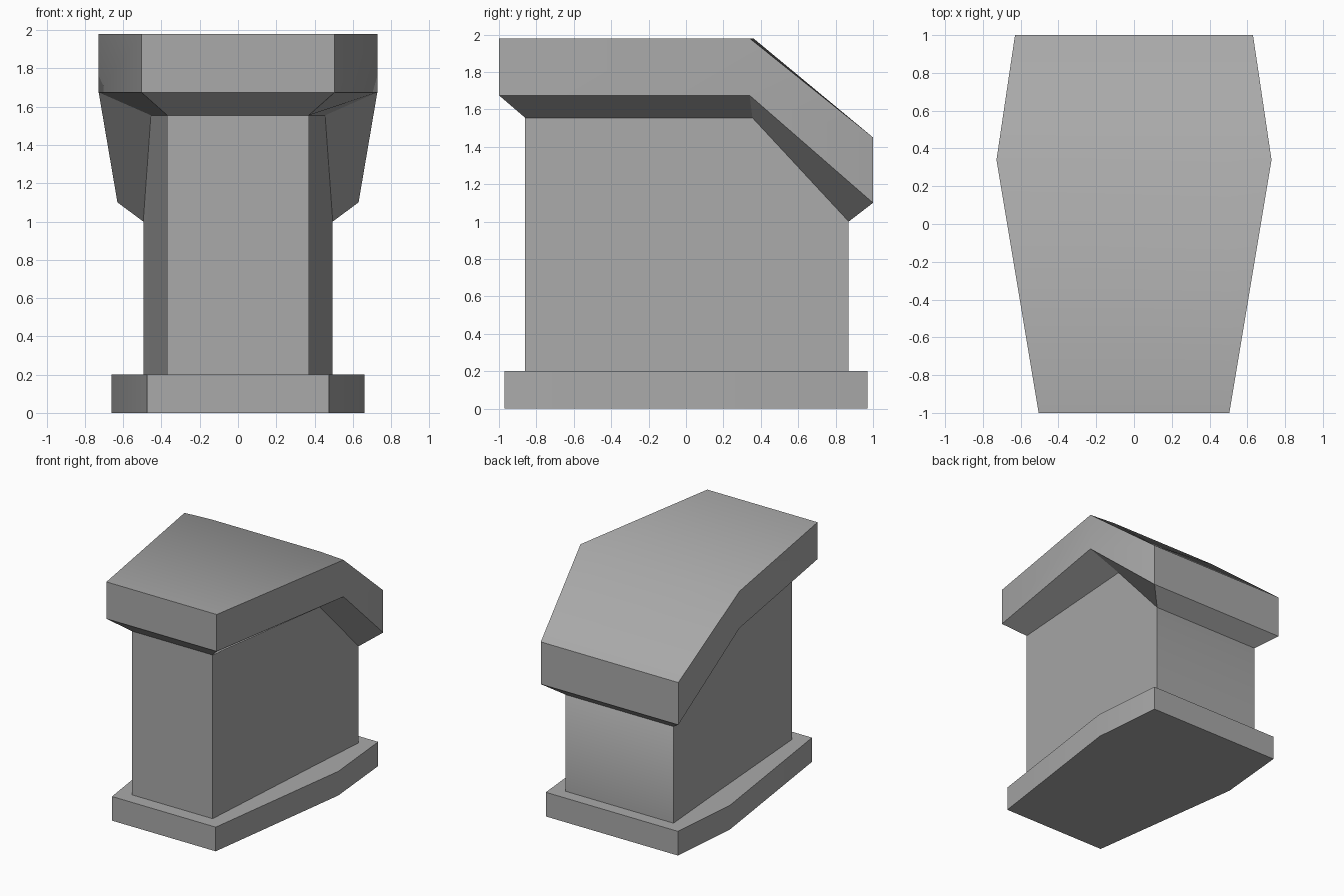
import bpy
import bmesh

cube = bpy.data.objects.get("Cube")
if cube:
    bpy.data.objects.remove(cube, do_unlink=True)

# Single plain grey
grey = bpy.data.materials.new("plain_grey")
grey.use_nodes = True
colour = (0.4, 0.4, 0.4, 1)
grey.diffuse_color = colour
grey.node_tree.nodes["Principled BSDF"].inputs["Base Color"].default_value = colour


def loft(name, rings, crease=None):
    """Stack mirrored six-sided rings; each ring is front, middle, back (y, half width, z)."""
    bm = bmesh.new()
    loops = []
    for ring in rings:
        right = [bm.verts.new((-w, y, z)) for y, w, z in ring]
        left = [bm.verts.new((w, y, z)) for y, w, z in ring]
        loops.append(left + right[::-1])
    for low, high in zip(loops, loops[1:]):
        for i in range(6):
            j = (i + 1) % 6
            bm.faces.new((low[i], low[j], high[j], high[i]))
    # Close both ends, folding each across the middle
    for loop, fold in ((loops[0], None), (loops[-1], crease)):
        inner = []
        if fold:
            y, w, z = fold
            inner = [bm.verts.new((w, y, z)), bm.verts.new((-w, y, z))]
        a, b, c, d, e, f = loop
        bm.faces.new([f, a, b] + inner + [e])
        bm.faces.new([b, c, d, e] + inner[::-1])
    bmesh.ops.recalc_face_normals(bm, faces=bm.faces)
    # Soft top and sides, crisp corners and underside
    for face in bm.faces:
        face.smooth = face.normal.z > -0.1
    for edge in bm.edges:
        edge.smooth = edge.calc_face_angle(0) < 0.8
    mesh = bpy.data.meshes.new(name)
    bm.to_mesh(mesh)
    bm.free()
    mesh.materials.append(grey)
    obj = bpy.data.objects.new(name, mesh)
    bpy.context.collection.objects.link(obj)
    return obj


def level(plan, z):
    return [(y, w, z) for y, w in plan]


# Plinth
plinth = [(-0.97, 0.475), (0.37, 0.66), (0.97, 0.605)]
loft("plinth", [level(plinth, 0), level(plinth, 0.2)])

# Tapered pedestal with a sloping back shoulder
neck = [(-0.86, 0.37, 1.555), (0.355, 0.455, 1.555), (0.87, 0.495, 1.0)]
loft("pedestal", [[(y, w, 0.2) for y, w, z in neck], neck])

# Overhanging cap, bent down at the back, with a chamfered underside
cap_low = [(-1, 0.505, 1.675), (0.34, 0.728, 1.675), (1, 0.63, 1.1)]
cap_high = [(-1, 0.505, 1.98), (0.34, 0.728, 1.98), (1, 0.63, 1.45)]
loft("cap", [neck, cap_low, cap_high], crease=(0.36, 0.5, 1.98))
